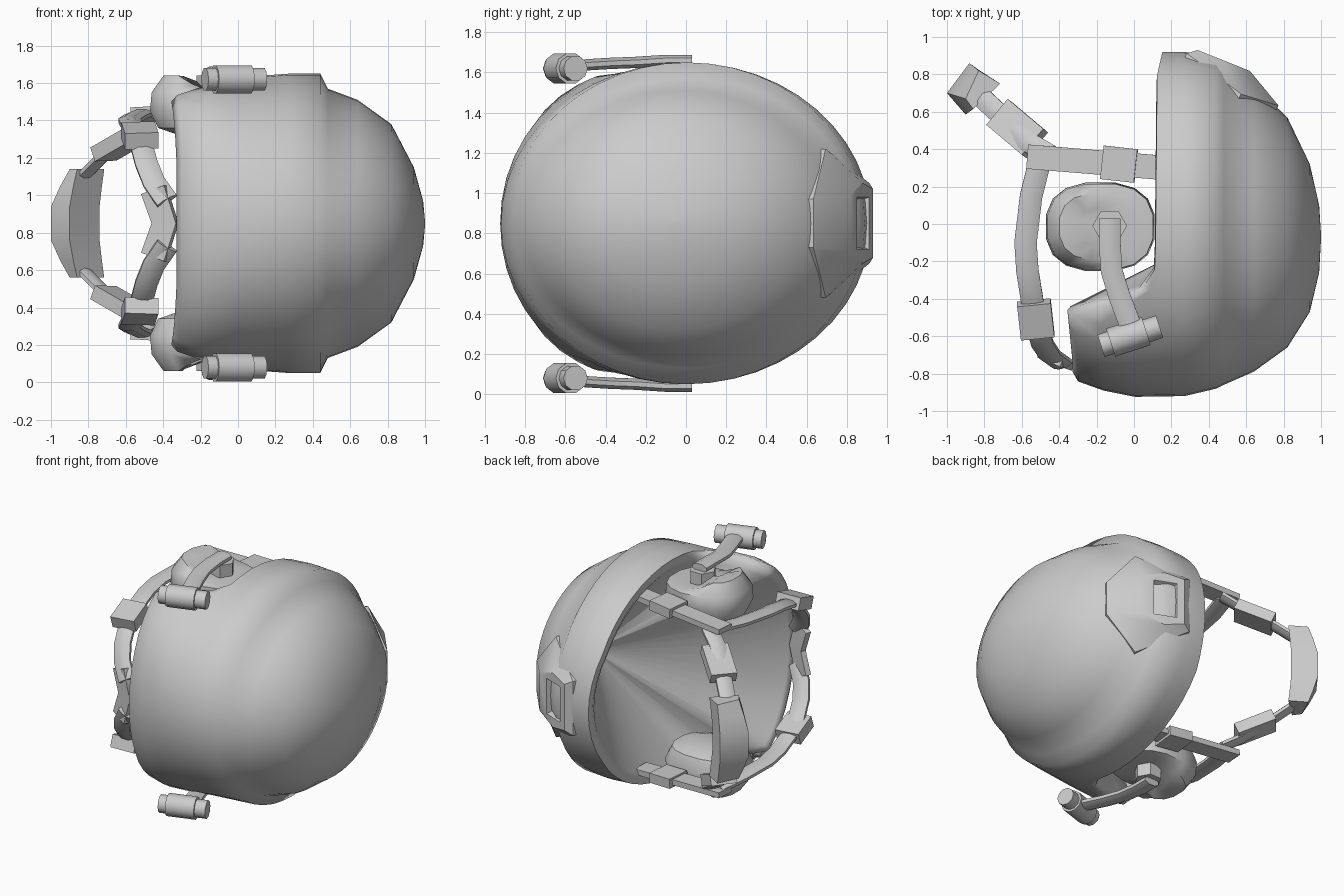
import bpy, bmesh, math
from mathutils import Vector

MID = 0.85  # height of the symmetry plane

if "Cube" in bpy.data.objects:
    bpy.data.objects.remove(bpy.data.objects["Cube"])

grey = bpy.data.materials.new("plain_grey")
grey.use_nodes = True
grey.diffuse_color = (0.6, 0.6, 0.6, 1)
grey.node_tree.nodes["Principled BSDF"].inputs["Base Color"].default_value = grey.diffuse_color


def loft(name, rings, mirror=False, angle=40):
    """Skin a list of closed rings; heights are relative to the symmetry plane."""
    bm = bmesh.new()
    rows = [[bm.verts.new(p) for p in ring] for ring in rings]
    for a, b in zip(rows, rows[1:]):
        n = len(a)
        for i in range(n):
            j = (i + 1) % n
            bm.faces.new((a[i], a[j], b[j], b[i]))
    bm.faces.new(rows[0])
    bm.faces.new(rows[-1])
    bmesh.ops.recalc_face_normals(bm, faces=bm.faces)
    me = bpy.data.meshes.new(name)
    bm.to_mesh(me)
    bm.free()
    me.materials.append(grey)
    ob = bpy.data.objects.new(name, me)
    bpy.context.collection.objects.link(ob)
    ob.location.z = MID
    bpy.ops.object.select_all(action="DESELECT")
    ob.select_set(True)
    bpy.context.view_layer.objects.active = ob
    bpy.ops.object.shade_smooth_by_angle(angle=math.radians(angle))
    if mirror:
        mod = ob.modifiers.new("mirror", "MIRROR")
        mod.use_axis = (False, False, True)
        mod.use_mirror_merge = False
    return ob


def sweep(name, path, half_w, half_t, side, sides=8, mirror=True, angle=40):
    """Sweep a flattened polygon along a path; side is the width direction."""
    pts = [Vector(p) for p in path]
    rings = []
    for i, p in enumerate(pts):
        d = (pts[min(i + 1, len(pts) - 1)] - pts[max(i - 1, 0)]).normalized()
        s = Vector(side)
        s = (s - d * s.dot(d)).normalized()
        n = d.cross(s)
        grow = 1 / math.cos(math.pi / sides)
        rings.append([p + s * half_w * grow * math.cos(t) + n * half_t * grow * math.sin(t)
                      for t in [(k + 0.5) * math.tau / sides for k in range(sides)]])
    return loft(name, rings, mirror, angle)


def lerp_table(table, x):
    """Linear interpolation in rows sorted by their first value."""
    if x <= table[0][0]:
        return table[0][1:]
    for a, b in zip(table, table[1:]):
        if x <= b[0]:
            f = (x - a[0]) / (b[0] - a[0])
            return [p + (q - p) * f for p, q in zip(a[1:], b[1:])]
    return table[-1][1:]


# Shell: x, half width, brow reach, nape reach
SHELL = [(-0.36, 0.79, 0.9, 0.82), (-0.08, 0.8, 0.9, 0.92), (0.13, 0.79, 0.92, 0.93),
         (0.27, 0.8, 0.92, 0.92), (0.44, 0.8, 0.89, 0.88), (0.48, 0.72, 0.86, 0.86),
         (0.64, 0.66, 0.74, 0.79), (0.82, 0.53, 0.57, 0.66), (0.94, 0.3, 0.32, 0.47),
         (0.99, 0.12, 0.1, 0.26), (1.0, 0.01, -0.06, 0.08)]
# Rim: y, x of the edge
RIM = [(-0.85, -0.33), (-0.52, -0.36), (-0.39, -0.03), (-0.33, 0.06), (-0.23, 0.11), (0.8, 0.12), (0.92, 0.15)]
COLS = 48


def shell_point(x, t, inset=0.0):
    w, front, back = lerp_table(SHELL, x)
    mid, half = (front - back) / 2, (front + back) / 2
    k = 1 - inset
    # squarer corners towards the nape
    corner = 0.2 * max(0, -math.cos(t)) ** 2 * min(1, max(0, (0.13 - x) / 0.3))
    return Vector((x, mid + half * k * math.cos(t), (w + corner) * k * math.sin(t)))


def edge_x(t):
    return lerp_table(RIM, 0.92 * math.cos(t))[0]


angles = [i * math.tau / COLS for i in range(COLS)]
rings = [[Vector((0.7, 0.08 + 0.01 * math.cos(t), 0.01 * math.sin(t))) for t in angles]]   # lining tip
rings.append([shell_point(edge_x(t) + 0.02, t, 0.1) for t in angles])     # rounded lip
rings.append([shell_point(edge_x(t), t, 0.05) for t in angles])
for f in (0.06, 0.33, 0.66):                                              # outer skirt
    rings.append([shell_point(edge_x(t) + (0.18 - edge_x(t)) * f, t) for t in angles])
for row in SHELL[3:]:                                                     # outer dome
    rings.append([shell_point(row[0], t) for t in angles])
loft("helmet_shell", rings, angle=75)


# Front mount: hexagonal raised plate with a square socket
def brow(x, w, lift):
    hw, front, back = lerp_table(SHELL, x)
    mid, half = (front - back) / 2, (front + back) / 2
    y = mid + half * math.sqrt(max(0, 1 - (w / hw) ** 2))
    return Vector((x + lift * 0.5, y + lift * 0.85, w))


def six(x0, x1, x2, w0, w1, w2):
    return [(x0, w0), (x1, w1), (x2, w2), (x2, -w2), (x1, -w1), (x0, -w0)]


def plate(x, w, drop=0):
    return Vector((x - drop * 0.35, 0.93 - (x - 0.34) * 0.4 - drop, w))


outer = [brow(x, w, 0.025) for x, w in six(0.27, 0.56, 0.76, 0.2, 0.37, 0.12)]
raised = [plate(x, w) for x, w in six(0.34, 0.47, 0.62, 0.17, 0.2, 0.14)]
hole = [plate(x, w) for x, w in six(0.39, 0.46, 0.54, 0.13, 0.13, 0.13)]
floor = [plate(x, w, 0.07) for x, w in six(0.41, 0.46, 0.52, 0.1, 0.1, 0.1)]
back = [p - Vector((0.05, 0.1, 0)) for p in outer]
loft("front_mount", [back, outer, raised, hole, floor], angle=35)


# Ear cups: height and scale, with the outer face stepped down behind a ridge
def rounded(v):
    return math.copysign(abs(v) ** 0.8, v)


cup = []
for w, k in [(0.48, 0.55), (0.51, 0.85), (0.6, 1), (0.7, 0.97), (0.79, 0.75), (0.8, 0.4)]:
    ring = []
    for i in range(16):
        t = (i + 0.5) * math.tau / 16
        x = -0.18 + 0.295 * k * rounded(math.cos(t))
        low = max(0.7, 0.8 - max(0, x + 0.31) * 0.8) + (w - 0.8) * 0.1
        ring.append((x, -0.015 + 0.24 * k * rounded(math.sin(t)), min(w, low)))
    cup.append(ring)
loft("ear_cup", cup, mirror=True)

# Boom arm, pivot and microphone
UP, ACROSS = (0, 0, 1), (0, 1, 0)
sweep("boom_pivot", [(-0.13, -0.01, 0.65), (-0.13, -0.01, 0.79)], 0.08, 0.08, ACROSS, 6, angle=30)
sweep("boom_arm", [(-0.13, 0.03, 0.81), (-0.13, -0.1, 0.81), (-0.12, -0.25, 0.8), (-0.08, -0.38, 0.795),
                   (-0.02, -0.54, 0.785)], 0.058, 0.028, (1, 0, 0))
axis = Vector((0.95, 0.31, 0))
centre = Vector((-0.02, -0.6, 0.77))
for label, a, b, r in [("microphone_body", -0.11, 0.09, 0.075), ("microphone_ends", -0.165, 0.165, 0.06)]:
    sweep(label, [centre + axis * a, centre + axis * b], r, r, UP, 10)

# Straps: side, rear and chin, each with a buckle
sweep("side_strap", [(0.16, 0.3, 0.64), (-0.2, 0.33, 0.62), (-0.57, 0.36, 0.6)], 0.065, 0.02, ACROSS, 4)
sweep("side_buckle", [(-0.17, 0.33, 0.625), (0.01, 0.31, 0.635)], 0.09, 0.035, ACROSS, 4)
sweep("rear_strap", [(-0.5, 0.35, 0.59), (-0.55, 0.15, 0.57), (-0.58, -0.1, 0.55), (-0.57, -0.25, 0.53),
                     (-0.53, -0.5, 0.47), (-0.49, -0.64, 0.32), (-0.45, -0.7, 0.22), (-0.38, -0.75, 0.12)],
      0.06, 0.025, (1, 0, 0))
sweep("rear_buckle", [(-0.535, -0.42, 0.5), (-0.515, -0.6, 0.44)], 0.09, 0.045, (1, 0, 0), 4)
sweep("chin_strap", [(-0.45, 0.37, 0.58), (-0.57, 0.44, 0.5), (-0.7, 0.57, 0.38), (-0.84, 0.7, 0.24)],
      0.055, 0.025, (0.6, 0.8, 0))
sweep("chin_buckle", [(-0.53, 0.43, 0.48), (-0.72, 0.59, 0.37)], 0.09, 0.04, (0.6, 0.8, 0), 4)
sweep("nape_pad", [(-0.45, -0.72, -0.18), (-0.39, -0.74, 0), (-0.45, -0.72, 0.18)], 0.07, 0.02, (1, -0.4, 0), 4,
      mirror=False)

# Chin cup: curved diamond section
cup = []
for w, out in [(-0.29, 0.1), (-0.2, 0.05), (-0.09, 0), (0.09, 0), (0.2, 0.05), (0.29, 0.1)]:
    cup.append([(-1 + out, 0.7 - out * 0.3, w), (-0.9 + out * 0.4, 0.585 + out * 0.3, w),
                (-0.74 + out * 0.25, 0.75, w), (-0.88 + out * 0.5, 0.86 - out * 0.4, w)])
loft("chin_cup", cup, angle=50)
